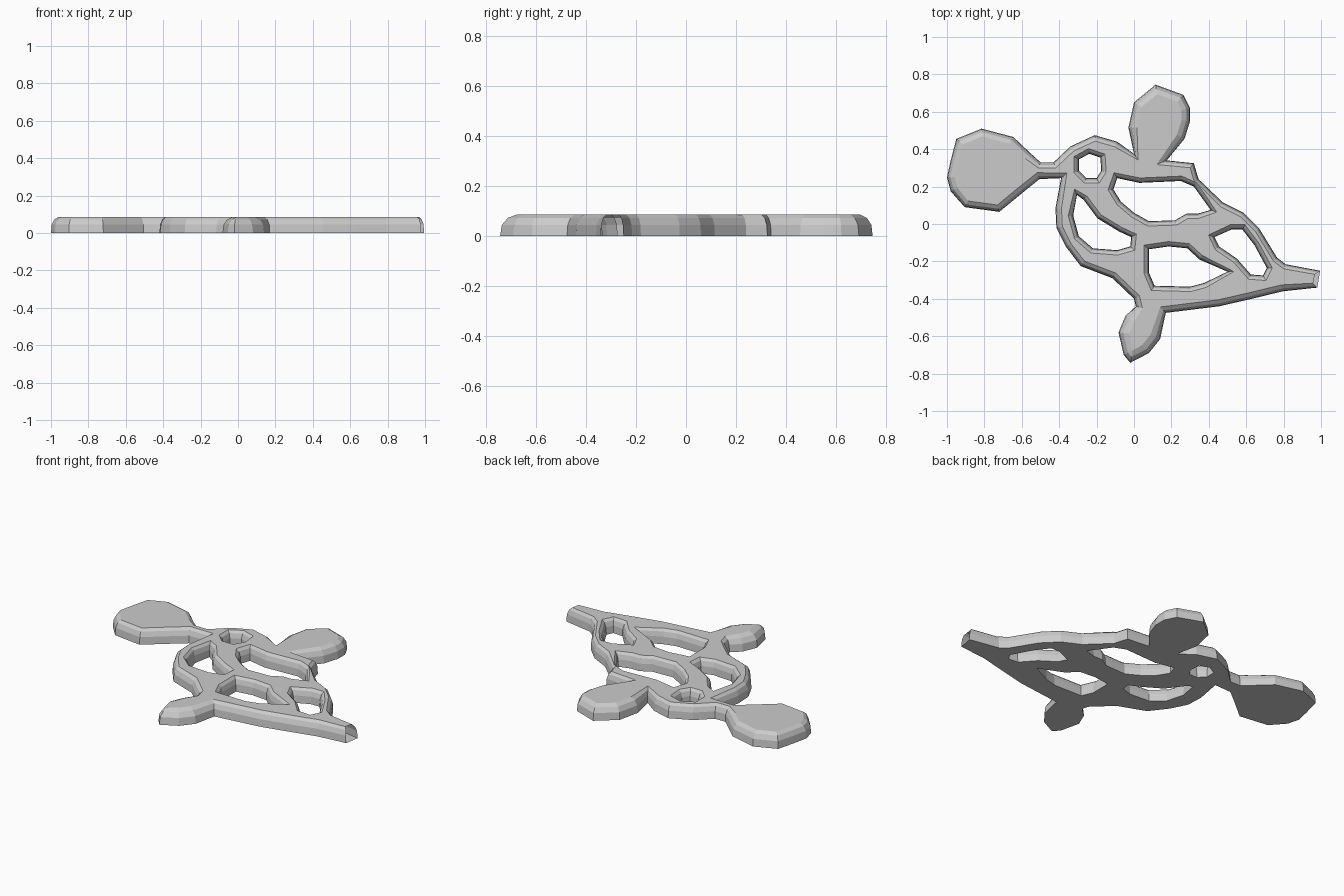
import bpy, bmesh
from mathutils import Vector

if "Cube" in bpy.data.objects:
    bpy.data.objects.remove(bpy.data.objects["Cube"])

# Outer contour, clockwise from above: (bevel width, points) per part
LEFT_LEAF_TOP = (0.04, [(-.98, .175), (-1, .25), (-.98, .34), (-.95, .455), (-.815, .51),
                        (-.645, .465), (-.555, .38)])
ARCH = (0.03, [(-.5, .33), (-.43, .33), (-.34, .415), (-.21, .475), (-.09, .44), (.0, .375)])
TOP_LEAF = (0.045, [(-.03, .515), (0, .65), (.115, .745), (.265, .69), (.3, .62),
                    (.3, .55), (.27, .455), (.175, .34)])
RIGHT_EDGE = (0.026, [(.32, .325), (.345, .24), (.475, .115), (.585, .06), (.67, -.025),
                      (.765, -.18), (.81, -.215)])
STEM_END = (0.026, [(.995, -.25), (.98, -.34)])
LOWER_EDGE = (0.035, [(.795, -.36), (.63, -.4), (.455, -.44), (.17, -.475)])
BOTTOM_LEAF = (0.055, [(.14, -.615), (.08, -.69), (-.02, -.742), (-.055, -.7),
                       (-.083, -.58), (-.045, -.49)])
LEFT_EDGE = (0.032, [(.01, -.44), (0, -.4), (-.115, -.29), (-.285, -.225), (-.365, -.12),
                     (-.415, -.02), (-.42, .085), (-.39, .245)])
LEFT_LEAF_LOW = (0.035, [(-.505, .24), (-.58, .18), (-.72, .065), (-.905, .09)])
OUTER = [LEFT_LEAF_TOP, ARCH, TOP_LEAF, RIGHT_EDGE, STEM_END, LOWER_EDGE,
         BOTTOM_LEAF, LEFT_EDGE, LEFT_LEAF_LOW]

# Openings between the branches
SMALL_GAP = [(-.295, .345), (-.24, .375), (-.18, .355), (-.175, .285), (-.2, .245),
             (-.255, .245), (-.295, .285)]
LEFT_GAP = [(-.305, .155), (-.27, .13), (-.195, .03), (-.08, -.04), (-.015, -.07),
            (-.02, -.12), (-.09, -.14), (-.22, -.13), (-.295, -.065), (-.325, .045)]
UPPER_GAP = [(-.09, .245), (.03, .22), (.25, .23), (.32, .2), (.41, .075), (.34, .055),
             (.28, .055), (.22, .02), (.08, .015), (0, .06), (-.07, .12), (-.11, .185)]
LOWER_GAP = [(.08, -.135), (.185, -.12), (.285, -.13), (.35, -.19), (.5, -.255),
             (.375, -.315), (.3, -.335), (.11, -.33), (.08, -.26)]
RIGHT_GAP = [(.43, -.07), (.52, -.03), (.58, -.03), (.645, -.115), (.71, -.235),
             (.69, -.275), (.625, -.27), (.55, -.185), (.455, -.12)]

# Rounded edge profile: (share of bevel width, height)
PROFILE = [(0, 0), (.1, .045), (.45, .073), (1, .087)]


def offset_dirs(pts, sign):
    """Mitred direction pointing into the solid at each point."""
    out = []
    for i, p in enumerate(pts):
        a = (p - pts[i - 1]).normalized()
        b = (pts[(i + 1) % len(pts)] - p).normalized()
        na, nb = Vector((a.y, -a.x)), Vector((b.y, -b.x))
        m = (na + nb).normalized()
        out.append(m * sign * min(1 / max(m.dot(na), .1), 1.3))
    return out


bm = bmesh.new()
bottom_edges, top_edges, stem_faces = [], [], []


def add_loop(pts, bevels, sign):
    pts = [Vector(p) for p in pts]
    dirs = offset_dirs(pts, sign)
    n = len(pts)
    rings = [[bm.verts.new((*(p + d * w * s), z)) for p, d, w in zip(pts, dirs, bevels)]
             for s, z in PROFILE]
    for lo, hi in zip(rings, rings[1:]):
        for i in range(n):
            j = (i + 1) % n
            f = bm.faces.new((lo[i], lo[j], hi[j], hi[i]))
            if pts[i].x > .97 and pts[j].x > .97:
                stem_faces.append(f)
    for ring, store in ((rings[0], bottom_edges), (rings[-1], top_edges)):
        store += [bm.edges.get((ring[i], ring[(i + 1) % n])) for i in range(n)]


add_loop([p for _, seg in OUTER for p in seg], [w for w, seg in OUTER for _ in seg], 1)
for gap in (SMALL_GAP, LEFT_GAP, UPPER_GAP, LOWER_GAP, RIGHT_GAP):
    add_loop(gap, [.026] * len(gap), -1)

# Flat underside and top
for edges, up in ((bottom_edges, -1), (top_edges, 1)):
    bmesh.ops.triangle_fill(bm, edges=edges, use_beauty=True, normal=(0, 0, up))
bmesh.ops.recalc_face_normals(bm, faces=bm.faces)

# The cut end of the stem is open
bmesh.ops.delete(bm, geom=stem_faces, context='FACES_ONLY')

mesh = bpy.data.meshes.new("branching_leaf_plate")
bm.to_mesh(mesh)
bm.free()
grey = bpy.data.materials.new("plain_grey")
grey.diffuse_color = (.6, .6, .6, 1)
grey.use_nodes = True
grey.node_tree.nodes["Principled BSDF"].inputs["Base Color"].default_value = grey.diffuse_color
mesh.materials.append(grey)
plate = bpy.data.objects.new("branching_leaf_plate", mesh)
bpy.context.collection.objects.link(plate)
